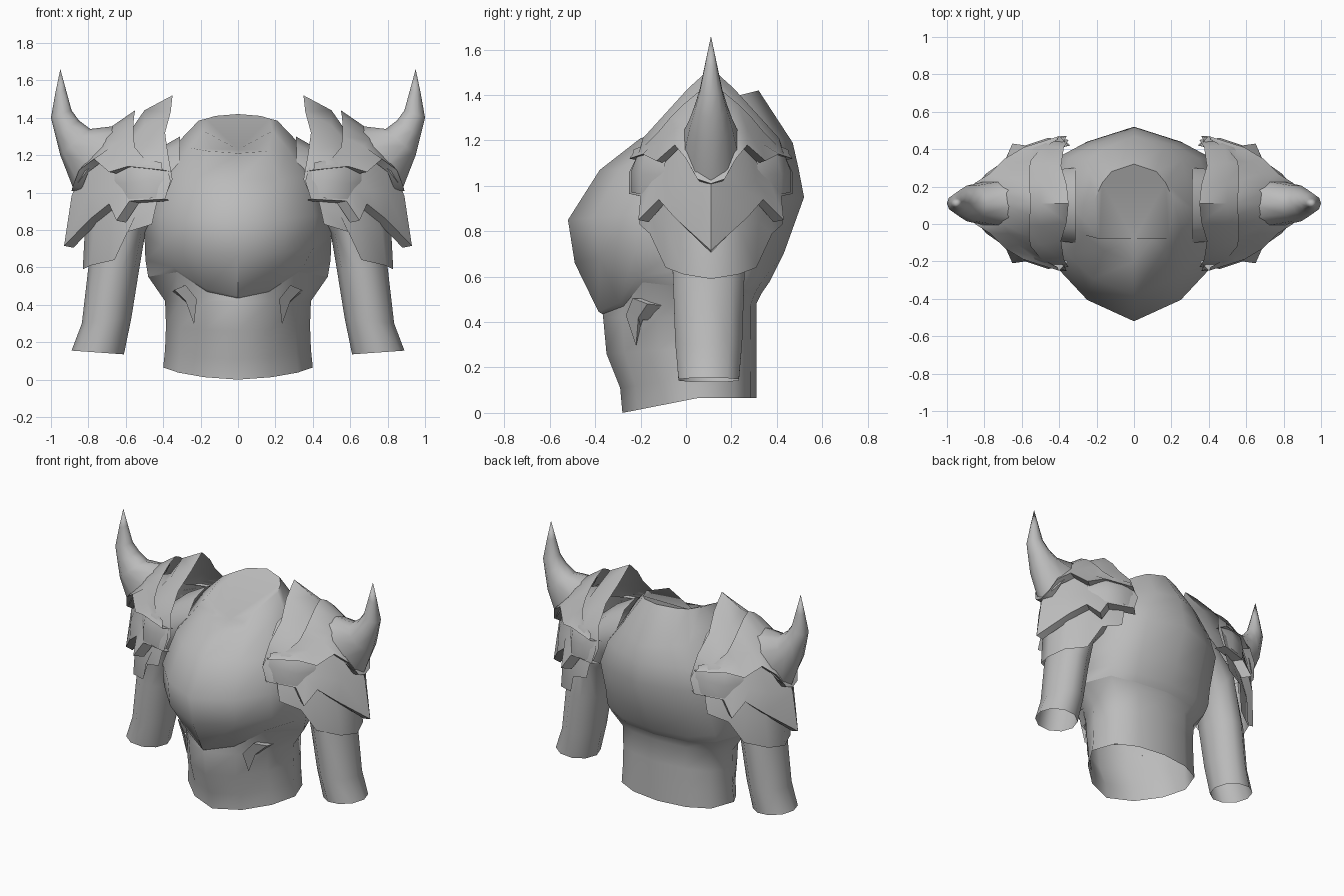
import bpy, bmesh, math

YC = 0.11  # depth centre line of arms and shoulder plates
steel = bpy.data.materials.new("grey_steel")
steel.diffuse_color = (0.5, 0.5, 0.5, 1)


def make(name, rows, closed=False, cap_end=False, mirror=True, angle=40):
    """Skin a list of point rows into a surface."""
    bm = bmesh.new()
    grid = [[bm.verts.new(p) for p in r] for r in rows]
    n = len(rows[0])
    for a, b in zip(grid, grid[1:]):
        for i in range(n if closed else n - 1):
            j = (i + 1) % n
            bm.faces.new((a[i], a[j], b[j], b[i]))
    if cap_end:
        bm.faces.new(grid[-1])
    bmesh.ops.remove_doubles(bm, verts=bm.verts, dist=0.0005)
    bmesh.ops.recalc_face_normals(bm, faces=bm.faces)
    me = bpy.data.meshes.new(name)
    bm.to_mesh(me)
    bm.free()
    me.materials.append(steel)
    ob = bpy.data.objects.new(name, me)
    bpy.context.collection.objects.link(ob)
    bpy.ops.object.select_all(action='DESELECT')
    ob.select_set(True)
    bpy.context.view_layer.objects.active = ob
    bpy.ops.object.shade_smooth_by_angle(angle=math.radians(angle))
    if mirror:
        ob.modifiers.new("mirror", 'MIRROR')
    return ob


def tube(name, rings, sides=10, yc=YC):
    """Rings given as inner point, outer point (x, z) and half depth in y."""
    rows = []
    for (ax, az), (bx, bz), h in rings:
        row = []
        for i in range(sides):
            t = 2 * math.pi * i / sides
            k = (1 + math.cos(t)) / 2
            row.append((ax + (bx - ax) * k, yc + h * math.sin(t), az + (bz - az) * k))
        rows.append(row)
    return make(name, rows, closed=True, angle=60)


def plate(name, *edges, lip=False):
    """Shoulder plate: edges run from the ridge (dy = 0) to the front, then copied to the back."""
    edges = list(edges)
    if lip:  # underside turned inward along the lower edge
        edges.append([(dy * .86, x - .05, z - .01) for dy, x, z in edges[-1]])
    rows = []
    for e in edges:
        front = [(x, YC - dy, z) for dy, x, z in reversed(e)]
        back = [(x, YC + dy, z) for dy, x, z in e[1:]]
        rows.append(front + back)
    return make(name, rows, angle=50)


# Torso: half outline templates and rings (width, front y, back y, centre y, front z, side z, back z)
chest_shape = [(0, -1), (.5, -.8), (.82, -.5), (1, 0), (.8, .66), (.5, .83), (0, 1)]
waist_shape = [(0, -1), (.45, -.8), (.8, -.42), (1, 0), (.85, .63), (.5, .9), (0, 1)]


def ring(w, yf, yb, yc, zf, zs, zb, shape=chest_shape):
    half = []
    for fx, fy in shape:
        d, z = (yc - yf, zf) if fy < 0 else (yb - yc, zb)
        half.append((fx * w, yc + fy * d, zs + (z - zs) * abs(fy)))
    return full(half)


def full(half):
    return half + [(-x, y, z) for x, y, z in half[-2:0:-1]]


waist = [
    ring(.40, -.28, .31, .05, 0, .065, .065, waist_shape),
    ring(.39, -.29, .31, .05, .11, .16, .18, waist_shape),
    ring(.385, -.35, .31, .05, .26, .29, .33, waist_shape),
    ring(.39, -.365, .31, .05, .42, .42, .48, waist_shape),
    full([(0, -.367, .435), (.165, -.275, .47), (.325, -.19, .575), (.48, .03, .55),
          (.40, .24, .55), (.24, .305, .53), (0, .335, .53)]),
]
collar = full([(0, -.08, 1.23), (.10, -.08, 1.23), (.185, -.08, 1.33), (.21, .13, 1.385),
               (.17, .22, 1.395), (.12, .28, 1.41), (0, .32, 1.42)])
# Breastplate overhangs the waist along a rising front edge
chest = [
    waist[-1],
    full([(0, -.385, .445), (.17, -.295, .485), (.345, -.215, .60), (.495, .03, .64),
          (.41, .27, .61), (.25, .335, .58), (0, .37, .58)]),
    ring(.50, -.49, .43, .05, .66, .77, .70),
    ring(.50, -.52, .52, .05, .85, .90, .95),
    ring(.44, -.38, .495, .06, 1.07, 1.09, 1.08),
    ring(.32, -.20, .47, .08, 1.21, 1.27, 1.19),
    collar,
]
make("waist", waist, closed=True, mirror=False, angle=60)
make("chest", chest, closed=True, cap_end=True, mirror=False, angle=50)

# Sleeves, open at the wrist
tube("sleeve", [
    ((.32, .90), (.31, 1.30), .21), ((.44, .83), (.45, 1.22), .20),
    ((.50, .76), (.69, 1.02), .18), ((.53, .58), (.80, .60), .165),
    ((.57, .33), (.835, .30), .155), ((.61, .135), (.89, .155), .14)], yc=.10)

# Horns on the shoulders
tube("horn", [
    ((.62, 1.36), (.88, 1.02), .125), ((.79, 1.34), (.95, 1.20), .10),
    ((.85, 1.385), (.975, 1.30), .075), ((.89, 1.44), (1.0, 1.40), .052),
    ((.92, 1.55), (.977, 1.53), .026), ((.95, 1.66), (.95, 1.66), 0)])

# Raised inner guard of the shoulder
plate("inner_guard",
      [(0, .35, 1.52), (.10, .36, 1.43), (.20, .39, 1.32), (.30, .375, 1.21), (.34, .35, 1.07), (.34, .39, .975)],
      [(0, .50, 1.44), (.12, .50, 1.36), (.22, .50, 1.25), (.31, .48, 1.17), (.35, .46, 1.07), (.35, .46, .97)],
      [(0, .59, 1.31), (.12, .58, 1.27), (.21, .58, 1.20), (.29, .58, 1.13), (.31, .58, 1.05), (.31, .58, .965)],
      [(0, .72, 1.26), (.12, .69, 1.21), (.17, .66, 1.16), (.20, .66, 1.11), (.21, .66, 1.05), (.21, .66, .98)])

# Upper plate carrying the horn
plate("upper_plate",
      [(0, .55, 1.44), (.06, .555, 1.41), (.12, .56, 1.36), (.18, .56, 1.30), (.23, .55, 1.24), (.29, .50, 1.18),
       (.34, .41, 1.16)],
      [(0, .71, 1.33), (.06, .71, 1.31), (.11, .70, 1.28), (.16, .67, 1.25), (.22, .62, 1.19), (.28, .55, 1.16),
       (.345, .41, 1.14)],
      [(0, .89, 1.01), (.06, .885, 1.03), (.11, .85, 1.12), (.16, .77, 1.18), (.24, .69, 1.11), (.30, .59, 1.14),
       (.36, .40, 1.12)], lip=True)

# Middle plate with jagged edge
plate("middle_plate",
      [(0, .82, 1.18), (.13, .72, 1.18), (.18, .64, 1.16), (.23, .57, 1.15), (.27, .50, 1.14), (.32, .38, 1.14)],
      [(0, .89, .98), (.13, .80, .99), (.20, .70, 1.02), (.26, .62, 1.02), (.31, .53, 1.04), (.36, .36, 1.06)],
      [(0, .93, .715), (.16, .79, .86), (.23, .69, .94), (.32, .65, .85), (.31, .58, .955), (.36, .39, .965)],
      lip=True)

# Lower plate
plate("lower_plate",
      [(0, .80, 1.0), (.13, .71, 1.0), (.20, .62, 1.0), (.26, .51, 1.0), (.29, .42, 1.0)],
      [(0, .82, .78), (.13, .77, .80), (.21, .66, .84), (.27, .54, .90), (.31, .44, .92)],
      [(0, .83, .59), (.12, .79, .61), (.20, .66, .64), (.27, .59, .79), (.315, .46, .83)])

# Small claws on the belly: base triangle, bend, tip
make("belly_claw", [
    [(.35, -.08, .47), (.30, -.12, .50), (.28, -.12, .41)],
    [(.34, -.17, .48), (.28, -.235, .505), (.27, -.19, .41)],
    [(.28, -.21, .42), (.22, -.265, .43), (.24, -.20, .38)],
    [(.235, -.22, .295)] * 3], closed=True)
